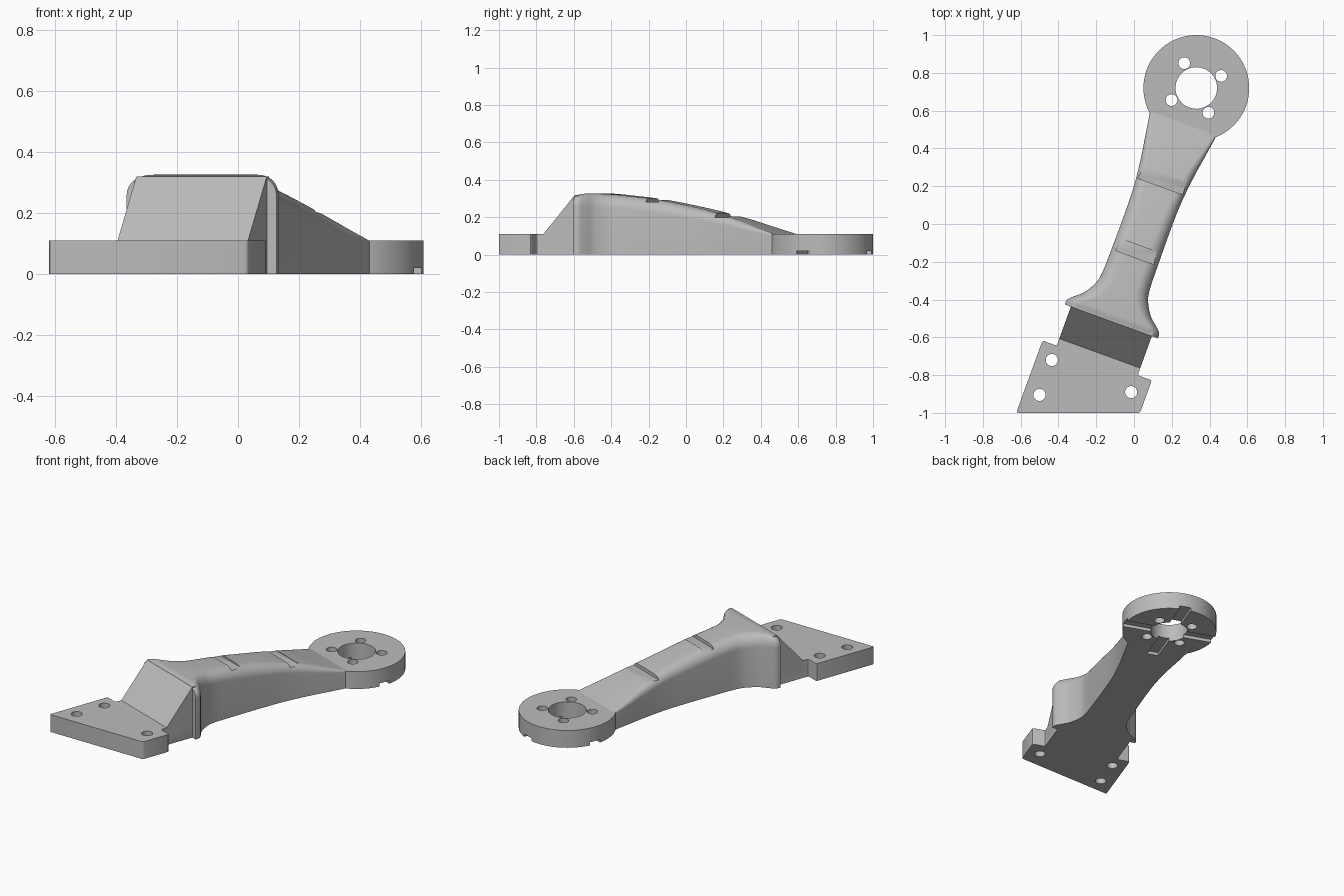
import bpy, bmesh, math
from mathutils import Matrix, Vector

if "Cube" in bpy.data.objects:
    bpy.data.objects.remove(bpy.data.objects["Cube"])

# Local frame: origin at the ring centre, -y runs down the arm
FRAME = Matrix.Translation((0.33, 0.72, 0)) @ Matrix.Rotation(math.radians(-20), 4, 'Z')

grey = bpy.data.materials.new("light grey")
grey.use_nodes = True
grey.diffuse_color = (0.5, 0.5, 0.5, 1)
grey.node_tree.nodes["Principled BSDF"].inputs["Base Color"].default_value = (0.5, 0.5, 0.5, 1)


def finish(name, bm):
    bmesh.ops.recalc_face_normals(bm, faces=bm.faces)
    mesh = bpy.data.meshes.new(name)
    bm.to_mesh(mesh)
    bm.free()
    mesh.materials.append(grey)
    obj = bpy.data.objects.new(name, mesh)
    obj.matrix_world = FRAME
    bpy.context.collection.objects.link(obj)
    return obj


def prism(name, points, offset, bevel=0):
    """Extrude a closed outline of 3D points by an offset."""
    bm = bmesh.new()
    face = bm.faces.new([bm.verts.new(p) for p in points])
    made = bmesh.ops.extrude_face_region(bm, geom=[face])["geom"]
    tops = [v for v in made if isinstance(v, bmesh.types.BMVert)]
    bmesh.ops.translate(bm, verts=tops, vec=offset)
    if bevel:
        upright = [e for e in bm.edges if abs(e.verts[0].co.z - e.verts[1].co.z) > 0.01]
        bmesh.ops.bevel(bm, geom=upright, offset=bevel, segments=3, profile=0.5, affect='EDGES')
    return finish(name, bm)


def cylinder(name, x, y, r, z0, z1, sides=32):
    bm = bmesh.new()
    bmesh.ops.create_cone(bm, cap_ends=True, segments=sides, radius1=r, radius2=r, depth=z1 - z0,
                          matrix=Matrix.Translation((x, y, (z0 + z1) / 2)))
    return finish(name, bm)


def box(name, lo, hi):
    (x0, y0, z0), (x1, y1, z1) = lo, hi
    return prism(name, [(x0, y0, z0), (x1, y0, z0), (x1, y1, z0), (x0, y1, z0)], (0, 0, z1 - z0))


def combine(obj, tools, operation='DIFFERENCE'):
    """Apply a boolean with each tool, then discard the tools."""
    bpy.context.view_layer.objects.active = obj
    for tool in tools:
        tool.hide_render = True
        mod = obj.modifiers.new("cut", 'BOOLEAN')
        mod.operation = operation
        mod.solver = 'EXACT'
        mod.object = tool
        bpy.ops.object.modifier_apply(modifier=mod.name)
    for tool in tools:
        bpy.data.objects.remove(tool)


def smooth(obj, angle):
    bpy.ops.object.select_all(action='DESELECT')
    obj.select_set(True)
    bpy.context.view_layer.objects.active = obj
    bpy.ops.object.shade_smooth_by_angle(angle=math.radians(angle))


def slots():
    """Crossed keyways on the underside of the ring."""
    return [box("slot", (-0.3, -0.035, -0.02), (0.3, 0.035, 0.02)),
            box("slot", (-0.035, -0.29, -0.02), (0.035, 0.3, 0.02))]


# Motor ring with bore, four screw holes and keyways
ring = cylinder("mounting_ring", 0, 0, 0.28, 0, 0.11, 96)
cuts = [cylinder("bore", 0, 0, 0.11, -0.1, 0.3, 64)]
for i in range(4):
    a = math.radians(46 + 90 * i)
    cuts.append(cylinder("hole", 0.146 * math.cos(a), 0.146 * math.sin(a), 0.031, -0.1, 0.3))
combine(ring, cuts + slots())
smooth(ring, 30)

# Arm stations: distance, half width, height, top edge radius
stations = [Vector(s) for s in (
    (-1.315, 0.262, 0.318, 0.06), (-1.285, 0.258, 0.325, 0.065), (-1.255, 0.228, 0.326, 0.07),
    (-1.217, 0.186, 0.326, 0.075), (-1.15, 0.147, 0.322, 0.075), (-1.08, 0.133, 0.315, 0.07),
    (-0.92, 0.13, 0.297, 0.07), (-0.75, 0.129, 0.266, 0.065), (-0.6, 0.133, 0.233, 0.055),
    (-0.44, 0.15, 0.19, 0.045), (-0.327, 0.168, 0.152, 0.03), (-0.2, 0.187, 0.11, 0.01))]


def catmull(p, q, r, s, t):
    return 0.5 * (2 * q + (r - p) * t + (2 * p - 5 * q + 4 * r - s) * t * t
                  + (3 * q - p - 3 * r + s) * t ** 3)


path = []
last = len(stations) - 1
for i in range(last):
    quad = [stations[min(max(i + k, 0), last)] for k in (-1, 0, 1, 2)]
    path += [catmull(*quad, t / 5) for t in range(5)]
path.append(stations[-1])

# Loft the rounded cross-section along the stations
bm = bmesh.new()
loops = []
for y, w, h, r in path:
    arc = [(w - r + r * math.cos(k * math.pi / 16), h - r + r * math.sin(k * math.pi / 16))
           for k in range(9)]
    half = [(w, 0)] + arc
    outline = half + [(-x, z) for x, z in reversed(half)]
    loops.append([bm.verts.new((x, y, z)) for x, z in outline])
for a, b in zip(loops, loops[1:]):
    for k in range(len(a)):
        n = (k + 1) % len(a)
        bm.faces.new((a[k], a[n], b[n], b[k]))
bm.faces.new(loops[0])
bm.faces.new(loops[-1])
arm = finish("arm", bm)

# Strap grooves across the top, and keyway clearance below
grooves = [box("groove", (-0.3, y0, z), (0.3, y1, 0.5))
           for y0, y1, z in ((-0.555, -0.485, 0.2), (-0.955, -0.887, 0.282))]
combine(arm, grooves + slots())
smooth(arm, 35)

# Base plate with a slanted front edge and a narrow neck
base = prism("base_plate", [
    (-0.308, -1.942, 0), (0.308, -1.718, 0), (0.308, -1.535, 0), (0.228, -1.535, 0),
    (0.228, -1.3, 0), (-0.228, -1.3, 0), (-0.228, -1.535, 0), (-0.308, -1.535, 0)],
    (0, 0, 0.11), 0.01)

# Sloped gusset between the plate and the arm
gusset = prism("gusset", [
    (-0.228, -1.495, 0.05), (-0.228, -1.495, 0.11), (-0.228, -1.315, 0.32),
    (-0.228, -1.292, 0.32), (-0.228, -1.292, 0.05)], (0.456, 0, 0))
combine(base, [gusset], 'UNION')

# Plate screw holes, placed from their overall positions
holes = []
for spot in ((-0.435, -0.72, 0), (-0.5, -0.905, 0), (-0.015, -0.89, 0)):
    p = FRAME.inverted() @ Vector(spot)
    holes.append(cylinder("hole", p.x, p.y, 0.032, -0.1, 0.5))
combine(base, holes)
smooth(base, 30)
